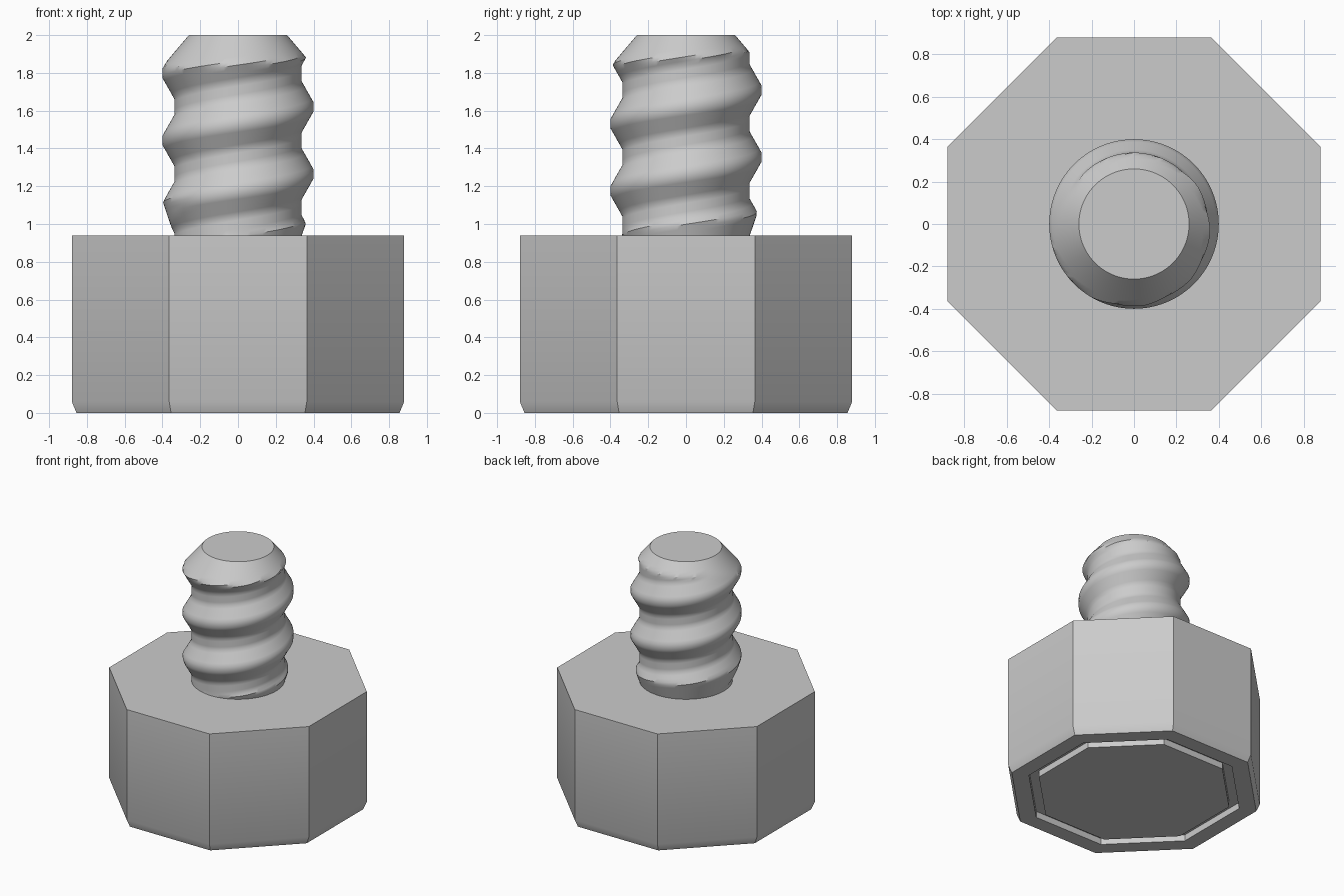
import bpy, bmesh, math

cube = bpy.data.objects.get("Cube")
if cube:
    bpy.data.objects.remove(cube, do_unlink=True)

grey = bpy.data.materials.new("plain_grey")
grey.use_nodes = True
colour = (0.6, 0.6, 0.6, 1)
grey.diffuse_color = colour
grey.node_tree.nodes["Principled BSDF"].inputs["Base Color"].default_value = colour


def finish(bm, name):
    bmesh.ops.recalc_face_normals(bm, faces=bm.faces)
    mesh = bpy.data.meshes.new(name)
    bm.to_mesh(mesh)
    bm.free()
    mesh.materials.append(grey)
    obj = bpy.data.objects.new(name, mesh)
    bpy.context.collection.objects.link(obj)
    bpy.ops.object.select_all(action='DESELECT')
    obj.select_set(True)
    bpy.context.view_layer.objects.active = obj
    bpy.ops.object.shade_smooth_by_angle(angle=math.radians(35))
    return obj


# Octagonal body: flat top, chamfered foot and a groove in the underside
HEAD_TOP = 0.94
SIDES = 8
profile = [(0.88, HEAD_TOP), (0.88, 0.06), (0.855, 0), (0.735, 0),
           (0.735, 0.05), (0.665, 0.05), (0.665, 0)]
bm = bmesh.new()
rings = []
for apothem, z in profile:
    r = apothem / math.cos(math.pi / SIDES)
    angles = [(i + 0.5) * math.tau / SIDES for i in range(SIDES)]
    rings.append([bm.verts.new((r * math.cos(a), r * math.sin(a), z)) for a in angles])
for lower, upper in zip(rings, rings[1:]):
    for i in range(SIDES):
        j = (i + 1) % SIDES
        bm.faces.new((lower[i], lower[j], upper[j], upper[i]))
bm.faces.new(rings[0])
bm.faces.new(rings[-1])
finish(bm, "octagonal_body")

# Threaded stud: helical rows, tapered at the tip and at the foot
PITCH, ROOT, CREST, TOP = 0.355, 0.337, 0.4, 2.0
COLUMNS, STEPS, TURNS = 96, 16, 5
CREST_AT_ZERO = 1.62 - 3 * PITCH


def thread_radius(phase):
    # Flat crest, straight flank, flat root
    distance = min(phase, 1 - phase)
    slope = (distance - 0.0625) / 0.3125
    return CREST + (ROOT - CREST) * max(0, min(1, slope))


def stud_radius(phase, z):
    tip = 0.26 + (TOP - z) * 0.85
    foot = 0.338 + (z - HEAD_TOP) * 0.34
    return min(thread_radius(phase), tip, foot)


bm = bmesh.new()
columns = []
for c in range(COLUMNS + 1):
    a = c / COLUMNS * math.tau
    column = []
    for s in range(STEPS * TURNS + 1):
        z = CREST_AT_ZERO + PITCH * (c / COLUMNS + s / STEPS)
        z = max(HEAD_TOP, min(TOP, z))
        phase = ((z - CREST_AT_ZERO) / PITCH - c / COLUMNS) % 1
        r = stud_radius(phase, z)
        column.append(bm.verts.new((r * math.cos(a), r * math.sin(a), z)))
    columns.append(column)
for left, right in zip(columns, columns[1:]):
    for s in range(STEPS * TURNS):
        bm.faces.new((left[s], right[s], right[s + 1], left[s + 1]))
bmesh.ops.remove_doubles(bm, verts=bm.verts, dist=0.0005)
bmesh.ops.holes_fill(bm, edges=[e for e in bm.edges if e.is_boundary], sides=0)
finish(bm, "threaded_stud")
